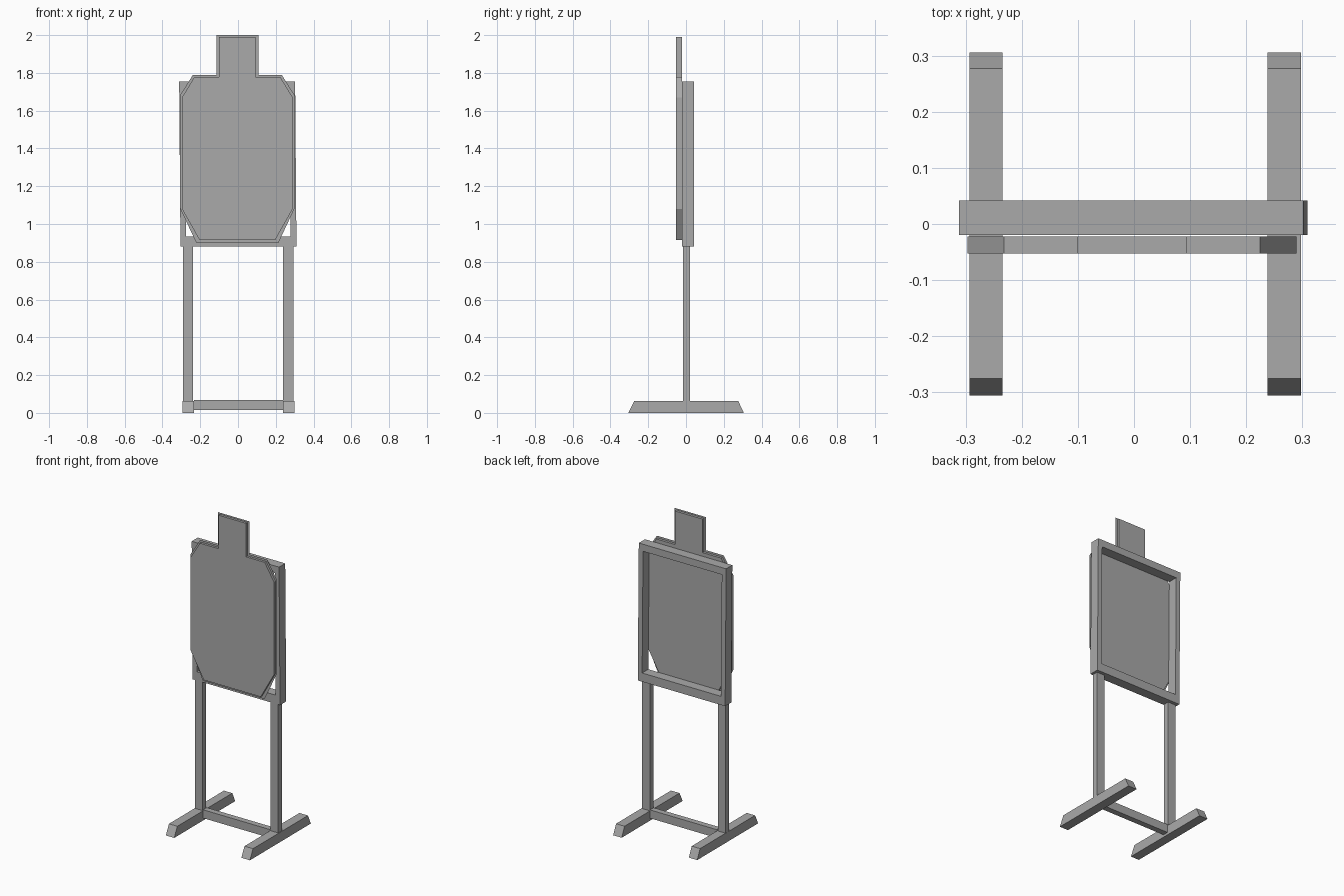
import bpy
import bmesh

cube = bpy.data.objects.get("Cube")
if cube:
    bpy.data.objects.remove(cube, do_unlink=True)

# Single flat grey
grey = bpy.data.materials.new("plain_grey")
grey.use_nodes = True
colour = (0.4, 0.4, 0.4, 1)
grey.diffuse_color = colour
grey.node_tree.nodes["Principled BSDF"].inputs["Base Color"].default_value = colour


def extruded(name, outline, offset):
    """Make a face from 3D points and extrude it by offset (None keeps a sheet)."""
    bm = bmesh.new()
    face = bm.faces.new([bm.verts.new(p) for p in outline])
    if offset:
        result = bmesh.ops.extrude_face_region(bm, geom=[face], use_keep_orig=True)
        verts = [g for g in result["geom"] if isinstance(g, bmesh.types.BMVert)]
        bmesh.ops.translate(bm, verts=verts, vec=offset)
        bmesh.ops.recalc_face_normals(bm, faces=bm.faces)
    mesh = bpy.data.meshes.new(name)
    bm.to_mesh(mesh)
    bm.free()
    mesh.materials.append(grey)
    obj = bpy.data.objects.new(name, mesh)
    bpy.context.collection.objects.link(obj)
    return obj


def box(name, x, y, z):
    base = [(x[0], y[0], z[0]), (x[1], y[0], z[0]),
            (x[1], y[1], z[0]), (x[0], y[1], z[0])]
    return extruded(name, base, (0, 0, z[1] - z[0]))


def board_outline(half, y, centre=-0.0035):
    """Mirror the right half of the board silhouette."""
    right = [(centre + x, y, z) for x, z in half]
    left = [(centre - x, y, z) for x, z in reversed(half)]
    return right + left


# Target board: solid slab with a slightly larger thin sheet through its middle
slab = [(0.2, 0.915), (0.293, 1.08), (0.293, 1.67),
        (0.228, 1.777), (0.097, 1.777), (0.097, 1.99)]
sheet = [(0.217, 0.9), (0.304, 1.085), (0.304, 1.68),
         (0.235, 1.79), (0.111, 1.79), (0.111, 2.0)]
extruded("target_board", board_outline(slab, -0.053), (0, 0.031, 0))
extruded("target_sheet", board_outline(sheet, -0.038), None)

# Upright frame, leaning very slightly sideways
depth, bottom, top = (-0.02, 0.042), 0.88, 1.755
frame = [
    box("frame_post_right", (-0.308, -0.278), depth, (bottom, top)),
    box("frame_post_left", (0.276, 0.306), depth, (bottom, top)),
    box("frame_rail_bottom", (-0.278, 0.276), depth, (bottom, bottom + 0.055)),
    box("frame_rail_top", (-0.278, 0.276), depth, (top - 0.045, top)),
]
for part in frame:
    for v in part.data.vertices:
        v.co.x -= 0.008 * (v.co.z - (bottom + top) / 2)

# Legs and feet with sloping ends
foot_side = [(-0.306, 0), (0.306, 0), (0.277, 0.062), (-0.275, 0.062)]
for side, x0, x1 in (("right", -0.293, -0.234), ("left", 0.238, 0.298)):
    box("leg_" + side, (x0 + 0.001, x1 - 0.004), (-0.016, 0.021), (0.06, bottom))
    extruded("foot_" + side, [(x0, y, z) for y, z in foot_side], (x1 - x0, 0, 0))

# Crossbar between the feet
box("base_crossbar", (-0.234, 0.238), (-0.016, 0.021), (0.015, 0.068))
